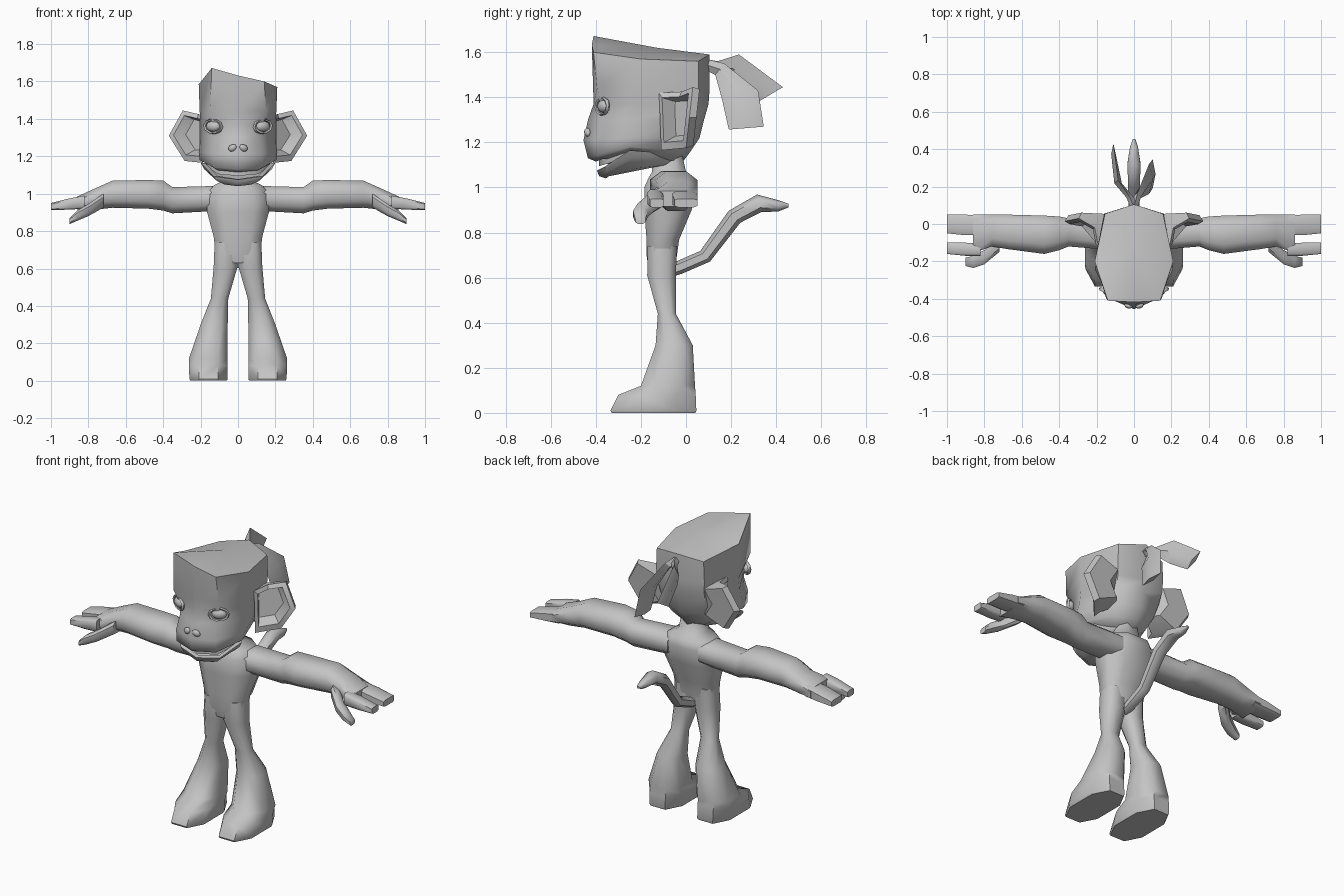
import bpy, bmesh, math
from mathutils import Vector

if "Cube" in bpy.data.objects:
    bpy.data.objects.remove(bpy.data.objects["Cube"])

grey = bpy.data.materials.new("plain grey")
grey.diffuse_color = (0.55, 0.55, 0.55, 1)
grey.use_nodes = True
grey.node_tree.nodes["Principled BSDF"].inputs["Base Color"].default_value = grey.diffuse_color


def finish(ob, mirror=False, angle=50):
    ob.data.materials.append(grey)
    bpy.ops.object.select_all(action='DESELECT')
    bpy.context.view_layer.objects.active = ob
    ob.select_set(True)
    bpy.ops.object.shade_smooth_by_angle(angle=math.radians(angle))
    if mirror:
        m = ob.modifiers.new("mirror", 'MIRROR')
        m.use_mirror_merge = False
    return ob


def loft(name, rings, mirror=False, peak=None, angle=50):
    """Skin a list of point rings; close both ends (last end may be a fan to a peak)."""
    bm = bmesh.new()
    rows = [[bm.verts.new(p) for p in r] for r in rings]
    n = len(rows[0])
    for a, b in zip(rows, rows[1:]):
        for i in range(n):
            bm.faces.new((a[i], a[(i + 1) % n], b[(i + 1) % n], b[i]))
    bm.faces.new(rows[0])
    if peak:
        c = bm.verts.new(peak)
        for i in range(n):
            bm.faces.new((rows[-1][i], rows[-1][(i + 1) % n], c))
    else:
        bm.faces.new(rows[-1])
    bmesh.ops.recalc_face_normals(bm, faces=bm.faces)
    me = bpy.data.meshes.new(name)
    bm.to_mesh(me)
    bm.free()
    ob = bpy.data.objects.new(name, me)
    bpy.context.collection.objects.link(ob)
    return finish(ob, mirror, angle)


def octagon(a0, a1, b0, b1, k=0.5):
    """Eight-sided section filling the box a0..a1 by b0..b1."""
    ca, ha, cb, hb = (a0 + a1) / 2, (a1 - a0) / 2, (b0 + b1) / 2, (b1 - b0) / 2
    unit = [(1, -k), (1, k), (k, 1), (-k, 1), (-1, k), (-1, -k), (-k, -1), (k, -1)]
    return [(ca + ha * u, cb + hb * v) for u, v in unit]


def z_ring(z, x0, x1, y0, y1, k=0.5):
    return [(x, y, z) for x, y in octagon(x0, x1, y0, y1, k)]


def x_ring(x, y0, y1, z0, z1, k=0.5):
    return [(x, y, z) for y, z in octagon(y0, y1, z0, z1, k)]


def head_ring(zf, zs, zb, yf, xc, yc, xs, ys, xr, yb):
    """Head section: front point, front corner, side, rear corner, back; mirrored."""
    half = [(0, yf, zf), (xc, yc, zf * .8 + zs * .2), (xs, ys, zs),
            (xr, yb - .05, zb), (0, yb, zb)]
    return half + [(-x, y, z) for x, y, z in half[3:0:-1]]


# head: muzzle, face and wrapped crown with an off-centre front peak
rings = [head_ring(*r) for r in (
    (1.115, 1.17, 1.12, -.40, .11, -.37, .18, -.24, .08, -.01),
    (1.13, 1.18, 1.16, -.435, .13, -.395, .205, -.25, .11, .02),
    (1.21, 1.22, 1.22, -.455, .13, -.40, .21, -.24, .13, .06),
    (1.30, 1.30, 1.30, -.435, .12, -.375, .20, -.22, .15, .08),
    (1.37, 1.37, 1.37, -.41, .13, -.375, .20, -.21, .155, .10),
    (1.44, 1.44, 1.44, -.412, .15, -.395, .205, -.20, .16, .105),
    (1.57, 1.57, 1.56, -.418, .14, -.41, .21, -.20, .155, .105))]
top = rings[-1]
for i, z in ((0, 1.632), (1, 1.60), (7, 1.672), (6, 1.585), (4, 1.59)):
    top[i] = (top[i][0], top[i][1], z)
loft("head", rings, peak=(0, -.13, 1.62), angle=60)

# lower jaw, hollowed on top
loft("lower_jaw", [head_ring(*r) for r in (
    (1.04, 1.085, 1.10, -.355, .07, -.345, .13, -.22, .07, -.04),
    (1.05, 1.13, 1.12, -.385, .11, -.355, .18, -.24, .08, -.02),
    (1.075, 1.165, 1.15, -.395, .13, -.36, .20, -.25, .09, -.02),
    (1.078, 1.165, 1.15, -.37, .11, -.34, .175, -.24, .08, -.02),
    (1.06, 1.13, 1.14, -.36, .10, -.33, .165, -.23, .07, -.03))])

# teeth
loft("teeth", [head_ring(z, z + .05, z + .01, -.385, .11, -.35, .165, -.25, .05, -.15)
               for z in (1.095, 1.13)])


def ball(name, loc, scale, rot, mirror=True):
    bpy.ops.mesh.primitive_uv_sphere_add(segments=12, ring_count=8, radius=1)
    ob = bpy.context.object
    ob.name = name
    ob.location, ob.scale, ob.rotation_euler = loc, scale, rot
    bpy.ops.object.transform_apply(location=True, rotation=True, scale=True)
    return finish(ob, mirror)


# eyes with raised lids, and nostril wings
ball("eye", (.133, -.366, 1.36), (.042, .022, .028), (0, 0, .5))
bpy.ops.mesh.primitive_torus_add(major_radius=1, minor_radius=.17,
                                 major_segments=10, minor_segments=5,
                                 rotation=(math.pi / 2, 0, 0))
lid = bpy.context.object
lid.name = "eyelid"
bpy.ops.object.transform_apply(location=False, rotation=True, scale=False)
lid.scale, lid.rotation_euler, lid.location = (.052, .06, .036), (0, -.1, .5), (.133, -.371, 1.36)
bpy.ops.object.transform_apply(location=True, rotation=True, scale=True)
finish(lid, True)
ball("nostril", (.03, -.437, 1.245), (.024, .014, .018), (0, .5, .3))

# ears: cup with a thick rim and a recessed middle
rim = [Vector(p) for p in ((.19, -.12, 1.42), (.21, -.02, 1.425), (.295, .03, 1.445),
                           (.37, .015, 1.31), (.285, .0, 1.175), (.19, -.11, 1.165))]
mid = sum(rim, Vector()) / len(rim)


def ear_ring(s, dx, dy):
    return [mid + (p - mid) * s + Vector((dx, dy, 0)) for p in rim]


loft("ear", [ear_ring(.6, -.12, .05), ear_ring(.93, -.012, .035), ear_ring(1, 0, 0),
             ear_ring(.78, 0, -.005), ear_ring(.6, -.045, .035)], mirror=True, angle=40)

# torso with neck
loft("torso", [z_ring(*r) for r in (
    (.63, -.09, .09, -.165, -.05), (.70, -.122, .122, -.175, -.04),
    (.77, -.13, .13, -.175, -.03), (.90, -.165, .165, -.185, .025),
    (1.0, -.165, .165, -.185, .04), (1.045, -.13, .13, -.165, .035),
    (1.07, -.075, .075, -.15, .0), (1.16, -.065, .065, -.15, -.02))], angle=60)

# legs flaring into boots
loft("leg", [z_ring(*r) for r in (
    (.74, .0, .125, -.17, -.04), (.61, .002, .13, -.172, -.045),
    (.44, .052, .145, -.125, -.045), (.30, .055, .20, -.135, .03),
    (.12, .055, .262, -.20, .04), (.08, .055, .262, -.30, .043),
    (.01, .055, .26, -.335, .046), (0, .06, .255, -.33, .042))], mirror=True)

# arms with full forearms, ending in the palm
loft("arm", [x_ring(*r) for r in (
    (.10, -.15, .03, .91, 1.04), (.17, -.135, .03, .905, 1.04),
    (.35, -.12, .03, .895, 1.035), (.40, -.14, .04, .91, 1.07),
    (.48, -.16, .045, .92, 1.073), (.67, -.135, .05, .925, 1.07),
    (.76, -.12, .05, .915, 1.03), (.86, -.155, .05, .915, .985))], mirror=True, angle=60)

# two broad fingers and a thumb
for name, y0, y1 in (("outer_finger", -.05, .05), ("inner_finger", -.16, -.10)):
    loft(name, [x_ring(.82, y0 - .01, y1 - .005, .92, .99, .7),
                x_ring(.90, y0 - .01, y1, .915, .975, .7),
                x_ring(1.0, y0, y1, .912, .95, .7)], mirror=True)
loft("thumb", [x_ring(.72, -.15, -.07, .925, 1.0), x_ring(.80, -.215, -.14, .88, .945),
               x_ring(.86, -.235, -.17, .855, .91), x_ring(.90, -.225, -.18, .838, .87)],
     mirror=True)

# tail: tapering bent tube
path = [(-.08, .63, .03), (-.03, .645, .03), (.085, .695, .032), (.215, .87, .037),
        (.325, .93, .04), (.41, .918, .025), (.455, .92, .008)]
tail = []
for i, (y, z, r) in enumerate(path):
    a, b = path[max(i - 1, 0)], path[min(i + 1, len(path) - 1)]
    t = math.atan2(b[1] - a[1], b[0] - a[0])
    ring = []
    for j in range(6):
        w = j * math.pi / 3
        ring.append((r * math.sin(w), y - r * math.cos(w) * math.sin(t),
                     z + r * math.cos(w) * math.cos(t)))
    tail.append(ring)
loft("tail", tail, angle=60)


# headscarf ends: thin lens-shaped strips from the knot
def strip(name, stations):
    rings = []
    for x, y0, z0, y1, z1, t in stations:
        ym, zm = (y0 + y1) / 2, (z0 + z1) / 2
        rings.append([(x, y0, z0), (x + t, ym, zm), (x, y1, z1), (x - t, ym, zm)])
    loft(name, rings, angle=30)


strip("long_scarf_end", [(0, .09, 1.57, .09, 1.52, .02), (-.02, .14, 1.56, .14, 1.52, .02),
                         (-.085, .235, 1.59, .20, 1.46, .02), (-.11, .43, 1.445, .32, 1.38, .012)])
strip("short_scarf_end", [(0, .09, 1.52, .09, 1.57, .02), (.02, .13, 1.50, .17, 1.55, .02),
                          (.08, .16, 1.39, .32, 1.43, .022), (.10, .19, 1.257, .345, 1.27, .015)])
